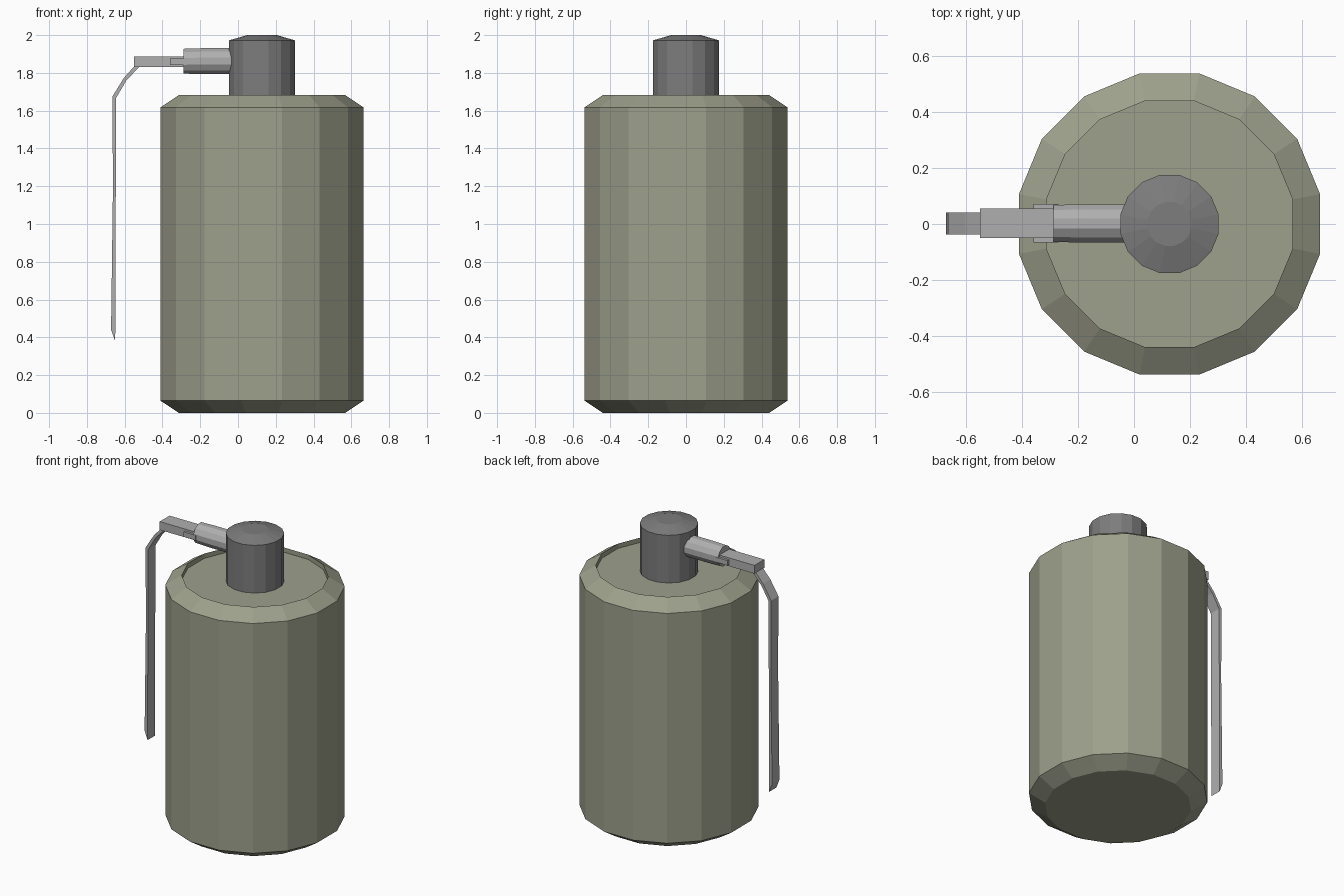
import bpy, bmesh, math
from mathutils import Matrix

if "Cube" in bpy.data.objects:
    bpy.data.objects.remove(bpy.data.objects["Cube"])

CX = 0.127  # shared axis of the body and the neck


def material(name, col):
    m = bpy.data.materials.new(name)
    m.diffuse_color = (*col, 1)
    m.use_nodes = True
    m.node_tree.nodes["Principled BSDF"].inputs["Base Color"].default_value = m.diffuse_color
    return m


olive = material("olive paint", (0.34, 0.352, 0.262))
dark_steel = material("dark steel", (0.205, 0.205, 0.207))
light_steel = material("light steel", (0.43, 0.43, 0.43))


def finish(name, bm, mat):
    bmesh.ops.recalc_face_normals(bm, faces=bm.faces)
    me = bpy.data.meshes.new(name)
    bm.to_mesh(me)
    bm.free()
    ob = bpy.data.objects.new(name, me)
    me.materials.append(mat)
    bpy.context.collection.objects.link(ob)
    return ob


def lathe(name, profile, sides, mat, matrix):
    """Capped solid of stacked polygon rings (radius, height), half-step turned."""
    bm = bmesh.new()
    rings = []
    for r, z in profile:
        angs = [2 * math.pi * (i + 0.5) / sides for i in range(sides)]
        rings.append([bm.verts.new((r * math.cos(a), r * math.sin(a), z)) for a in angs])
    for lo, hi in zip(rings, rings[1:]):
        for i in range(sides):
            j = (i + 1) % sides
            bm.faces.new((lo[i], lo[j], hi[j], hi[i]))
    bm.faces.new(rings[0][::-1])
    bm.faces.new(rings[-1])
    bm.transform(matrix)
    return finish(name, bm, mat)


def extrude_y(name, outline, y0, y1, mat):
    """Prism of an (x, z) outline between y0 and y1."""
    bm = bmesh.new()
    face = bm.faces.new([bm.verts.new((x, y0, z)) for x, z in outline])
    out = bmesh.ops.extrude_face_region(bm, geom=[face])["geom"]
    bmesh.ops.translate(bm, vec=(0, y1 - y0, 0),
                        verts=[v for v in out if isinstance(v, bmesh.types.BMVert)])
    return finish(name, bm, mat)


def box(name, x0, x1, y0, y1, z0, z1, mat):
    return extrude_y(name, [(x0, z0), (x1, z0), (x1, z1), (x0, z1)], y0, y1, mat)


axis = Matrix.Translation((CX, 0, 0))

# Canister with chamfered ends and a slightly sunken lid
lathe("body", [(0.449, 0), (0.549, 0.065), (0.549, 1.617), (0.449, 1.682), (0.449, 1.65)],
      16, olive, axis)

# Fuse neck with a shallow cap
lathe("fuse_neck", [(0.179, 1.64), (0.179, 1.972), (0.08, 2.0)], 16, dark_steel, axis)

# Side tube running from the neck towards -x
tube_matrix = Matrix.Translation((0.0, 0.002, 1.862)) @ Matrix.Rotation(-math.pi / 2, 4, 'Y')
lathe("side_tube", [(0.071, -0.06), (0.071, 0.19), (0.068, 0.288)], 12, light_steel, tube_matrix)

# Hinge block and its two cheeks
box("hinge_block", -0.55, -0.27, -0.05, 0.055, 1.832, 1.888, light_steel)
for side, y0, y1 in (("front", -0.066, -0.045), ("back", 0.05, 0.071)):
    extrude_y("hinge_cheek_" + side,
              [(-0.36, 1.842), (-0.27, 1.842), (-0.27, 1.875), (-0.36, 1.875)],
              y0, y1, light_steel)

# Bent safety lever hanging down beside the body
lever = [(-0.50, 1.85), (-0.545, 1.84), (-0.605, 1.772), (-0.665, 1.675), (-0.662, 1.2),
         (-0.672, 0.44), (-0.650, 0.38), (-0.647, 1.2), (-0.645, 1.668),
         (-0.592, 1.758), (-0.53, 1.825)]
extrude_y("safety_lever", lever, -0.037, 0.041, light_steel)
